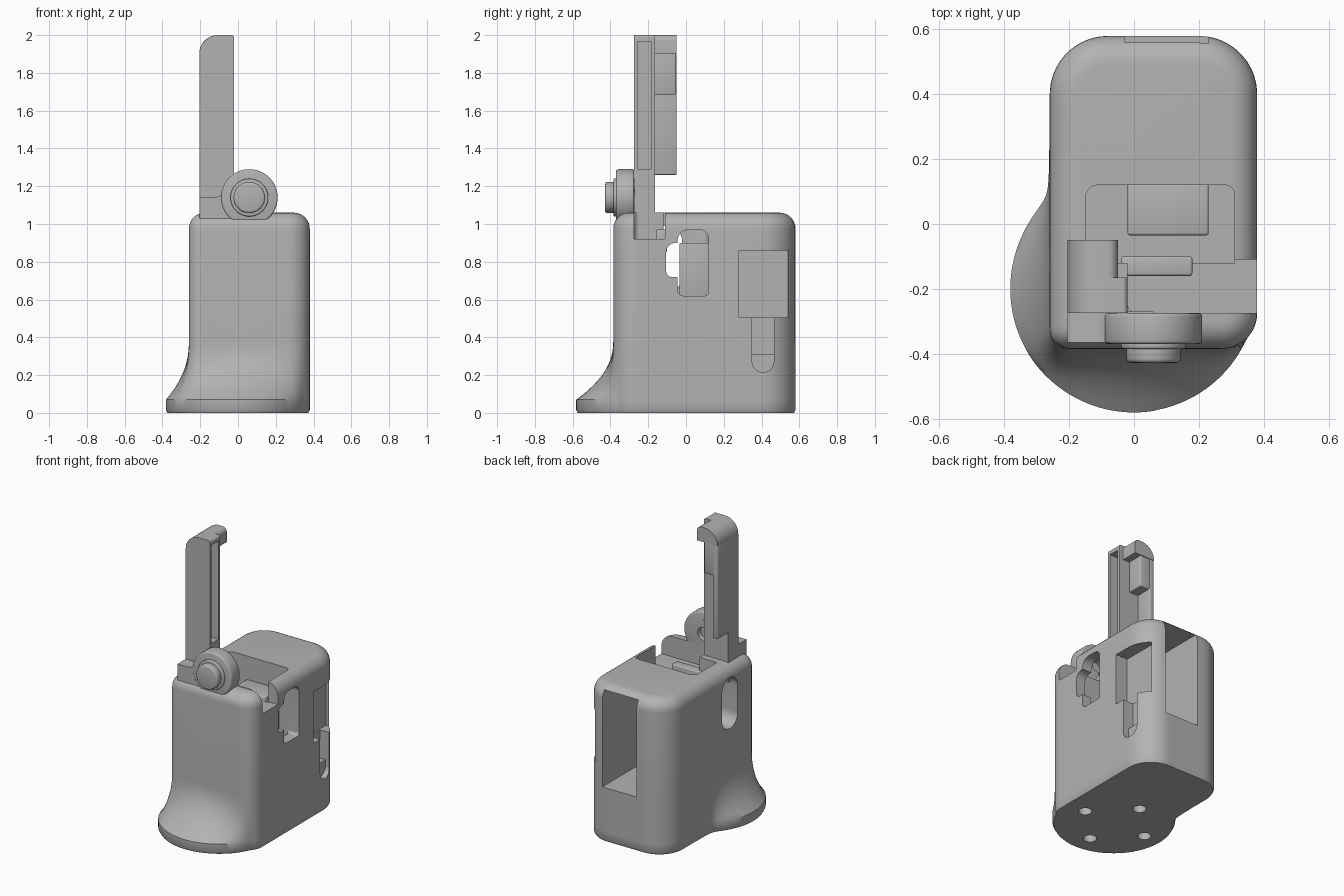
import bpy, bmesh, math
from mathutils import Vector

cube = bpy.data.objects.get("Cube")
if cube:
    bpy.data.objects.remove(cube)

GREY = (0.45, 0.45, 0.45, 1)
mat = bpy.data.materials.new("plain grey")
mat.use_nodes = True
mat.diffuse_color = GREY
mat.node_tree.nodes["Principled BSDF"].inputs["Base Color"].default_value = GREY


def make(name, bm):
    bmesh.ops.recalc_face_normals(bm, faces=bm.faces)
    mesh = bpy.data.meshes.new(name)
    bm.to_mesh(mesh)
    bm.free()
    mesh.materials.append(mat)
    ob = bpy.data.objects.new(name, mesh)
    bpy.context.collection.objects.link(ob)
    return ob


def loft(name, rings):
    """Skin a stack of closed rings and cap both ends."""
    bm = bmesh.new()
    rows = [[bm.verts.new(p) for p in ring] for ring in rings]
    n = len(rows[0])
    for lo, hi in zip(rows, rows[1:]):
        for i in range(n):
            j = (i + 1) % n
            bm.faces.new((lo[i], lo[j], hi[j], hi[i]))
    bm.faces.new(rows[0][::-1])
    bm.faces.new(rows[-1])
    return make(name, bm)


def prism(name, pts, axis, a, b, bevel=0):
    """Extrude a 2D profile along an axis from a to b."""
    place = {"x": lambda p, t: (t, p[0], p[1]),
             "y": lambda p, t: (p[0], t, p[1]),
             "z": lambda p, t: (p[0], p[1], t)}[axis]
    ob = loft(name, [[place(p, t) for p in pts] for t in (a, b)])
    if bevel:
        mod = ob.modifiers.new("soft edges", "BEVEL")
        mod.width, mod.segments, mod.limit_method = bevel, 3, "ANGLE"
        mod.angle_limit = math.radians(40)
    return ob


def rrect(u0, u1, v0, v1, bl=0, br=0, tr=0, tl=0):
    """Rectangle with one radius per corner."""
    pts = []
    corners = ((u0, v0, bl, 1, 1), (u1, v0, br, -1, 1), (u1, v1, tr, -1, -1), (u0, v1, tl, 1, -1))
    for k, (u, v, r, su, sv) in enumerate(corners):
        steps = 10 if r else 0
        for i in range(steps + 1):
            t = math.pi * (1 + k / 2) + (math.pi / 2 * i / steps if steps else 0)
            pts.append((u + su * r + r * math.cos(t), v + sv * r + r * math.sin(t)))
    return pts


def circle(u, v, r, n=48):
    return [(u + r * math.cos(math.tau * i / n), v + r * math.sin(math.tau * i / n)) for i in range(n)]


def cut(target, cutter):
    cutter.hide_render = True
    cutter.hide_viewport = True
    mod = target.modifiers.new(cutter.name, "BOOLEAN")
    mod.operation, mod.solver, mod.object = "DIFFERENCE", "EXACT", cutter
    cutters.append(cutter)


cutters, parts = [], []

# Body outline: rounded block, spread into a round foot at the bottom
CX = 0.06


def block_distance(x, y, inset):
    x, y = x - CX, y - 0.0975
    r = 0.18 if y > 0 else (0.11 if x > 0 else 0.06)
    r = max(r - inset, 0.01)
    qx, qy = abs(x) - (0.32 - inset) + r, abs(y) - (0.4825 - inset) + r
    return math.hypot(max(qx, 0), max(qy, 0)) + min(max(qx, qy), 0) - r


def foot_distance(x, y, inset):
    return math.hypot(x, y + 0.2) - 0.38 + inset


def reach(dist, c, s, inset):
    lo, hi = 0, 2
    for _ in range(30):
        mid = (lo + hi) / 2
        if dist(CX + c * mid, s * mid, inset) < 0:
            lo = mid
        else:
            hi = mid
    return lo


def body_ring(z, flare, inset):
    ring = []
    for i in range(180):
        a = math.tau * i / 180
        c, s = math.cos(a), math.sin(a)
        r = reach(block_distance, c, s, inset)
        if flare > 0:
            f = reach(foot_distance, c, s, inset)
            soft = 0.03 if c < 0 and s < 0.6 else 0
            wide = (r + f + math.sqrt((f - r) ** 2 + soft ** 2)) / 2
            r += (wide - r) * flare
        ring.append((CX + c * r, s * r, z))
    return ring


rings = [body_ring(0, 1, 0.008), body_ring(0.015, 1, 0), body_ring(0.07, 1, 0)]
for i in range(1, 13):
    t = i / 12
    rings.append(body_ring(0.07 + 0.31 * t, (1 - t) ** 2.2, 0))
FILLET = 0.085
for i in range(9):
    a = math.pi / 2 * i / 8
    rings.append(body_ring(1.06 - FILLET + FILLET * math.sin(a), 0, FILLET * (1 - math.cos(a))))
body = loft("body", rings)
parts.append(body)

# Openings in the body
cut(body, prism("top_pocket_cutter", rrect(-0.15, 0.31, -0.12, 0.12, 0, 0, 0.03, 0.04), "z", 0.6, 1.2))
cut(body, prism("side_notch_cutter", rrect(-0.02, 0.5, -0.275, -0.11, 0.03), "z", 0.92, 1.2))
cut(body, prism("notch_lip_cutter", rrect(0.3, 0.5, -0.2, -0.15), "z", 0.921, 1.21))
cut(body, prism("right_hole_cutter", rrect(-0.045, 0.12, 0.62, 0.97, 0.03, 0.02, 0.05, 0.06), "x", 0.25, 0.5))
cut(body, prism("right_hole_step_cutter", rrect(-0.105, 0, 0.72, 0.9, 0.03, 0, 0, 0.05), "x", 0.251, 0.51))
cut(body, prism("left_hole_cutter", rrect(-0.19, -0.02, 0.64, 0.99, *[0.084] * 4), "x", -0.5, -0.1))
cut(body, prism("back_window_cutter", rrect(-0.03, 0.23, 0.37, 1.03), "y", 0.17, 0.8))
cut(body, prism("side_recess_cutter", rrect(0.28, 0.54, 0.505, 0.86), "x", 0.29, 0.5))
cut(body, prism("side_slot_cutter", rrect(0.35, 0.465, 0.31, 0.55), "x", 0.3, 0.51))
cut(body, prism("slot_end_cutter", rrect(0.35, 0.465, 0.215, 0.365, 0.057, 0.057), "x", 0.34, 0.52))
for k in range(4):
    a = math.pi / 2 * k
    spot = circle(0.24 * math.cos(a) - 0.01, 0.24 * math.sin(a) - 0.2, 0.042, 32)
    cut(body, prism("foot_hole_cutter", spot, "z", -0.1, 0.08))

# Parts inside the pocket
parts.append(prism("pocket_block", rrect(-0.02, 0.23, -0.035, 0.125), "z", 0.59, 0.9, 0.008))
parts.append(prism("latch_bar", rrect(-0.04, 0.18, -0.16, -0.1), "z", 0.85, 0.97, 0.008))

# Upright arm with a groove on its open side
arm = prism("arm", rrect(-0.205, -0.02, 0.92, 2, tl=0.1, tr=0.015), "y", -0.275, -0.165)
cut(arm, prism("arm_groove_cutter", rrect(-0.257, -0.183, 1.29, 1.965), "x", -0.16, 0.1))
parts.append(arm)
parts.append(prism("arm_rear_wall", rrect(-0.205, -0.17, 1.26, 1.9), "y", -0.18, -0.05, 0.006))
parts.append(prism("arm_rear_box", rrect(-0.19, -0.1, 1.685, 1.92), "y", -0.18, -0.055, 0.006))
parts.append(prism("arm_hook", rrect(-0.205, -0.05, 1.9, 2, tl=0.098, tr=0.03), "y", -0.18, -0.05))

# Hinge at the foot of the arm
foot_profile = [(-0.205, 1.0), (0.06, 1.0), (0.06, 1.24), (-0.05, 1.22), (-0.07, 1.18),
                (-0.095, 1.15), (-0.125, 1.14), (-0.205, 1.14)]
parts.append(prism("hinge_foot", foot_profile, "y", -0.365, -0.27))
disc = prism("hinge_disc", circle(0.06, 1.14, 0.15, 64), "y", -0.37, -0.275, 0.01)
parts.append(disc)
cut(disc, prism("hinge_hole_cutter", circle(0.06, 1.14, 0.045), "y", -0.31, -0.2))
cut(parts[-2], prism("foot_hinge_hole_cutter", circle(0.06, 1.14, 0.045), "y", -0.31, -0.2))
parts.append(prism("hinge_collar", circle(0.06, 1.14, 0.1), "y", -0.385, -0.36, 0.006))
parts.append(prism("hinge_pin", circle(0.06, 1.14, 0.083), "y", -0.428, -0.36, 0.012))

# Apply modifiers, drop the cutters and smooth the curved faces
for ob in parts:
    bpy.ops.object.select_all(action="DESELECT")
    ob.select_set(True)
    bpy.context.view_layer.objects.active = ob
    for mod in list(ob.modifiers):
        bpy.ops.object.modifier_apply(modifier=mod.name)
    bpy.ops.object.shade_smooth_by_angle(angle=math.radians(32))
for ob in cutters:
    bpy.data.objects.remove(ob)
